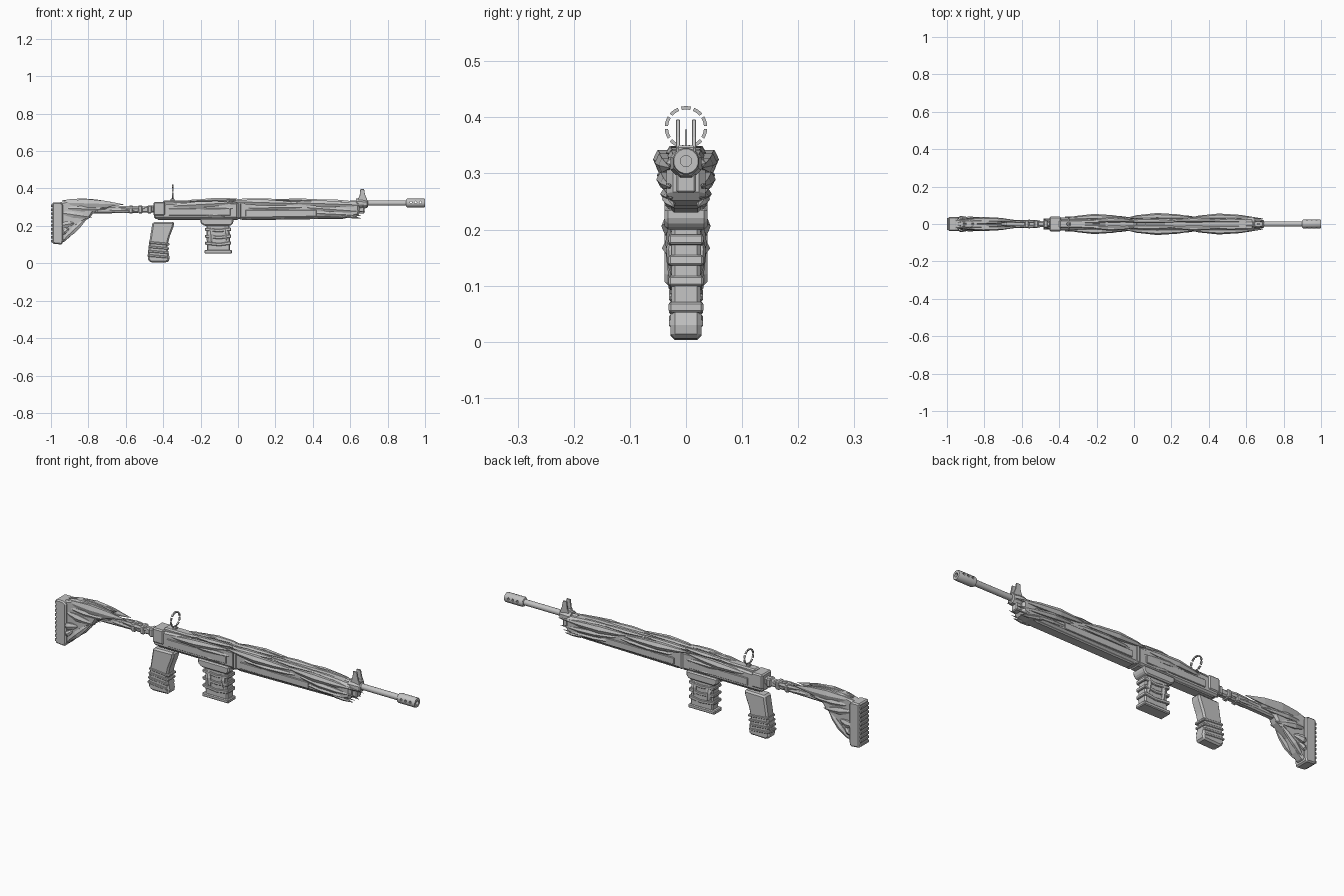
import bpy, bmesh
from math import sin, cos, pi
from mathutils import Vector

if "Cube" in bpy.data.objects:
    bpy.data.objects.remove(bpy.data.objects["Cube"], do_unlink=True)

grey = bpy.data.materials.new("plain_grey")
grey.use_nodes = True
grey.diffuse_color = (0.55, 0.55, 0.55, 1)
grey.node_tree.nodes["Principled BSDF"].inputs["Base Color"].default_value = grey.diffuse_color


def finish(name, bm, bevel=0.0, smooth=False):
    bmesh.ops.recalc_face_normals(bm, faces=bm.faces)
    mesh = bpy.data.meshes.new(name)
    bm.to_mesh(mesh)
    bm.free()
    mesh.materials.append(grey)
    ob = bpy.data.objects.new(name, mesh)
    bpy.context.collection.objects.link(ob)
    if bevel:
        mod = ob.modifiers.new("edge", 'BEVEL')
        mod.width, mod.segments = bevel, 1
    if smooth:
        bpy.ops.object.select_all(action='DESELECT')
        ob.select_set(True)
        bpy.context.view_layer.objects.active = ob
        bpy.ops.object.shade_smooth_by_angle()
    return ob


def skin(bm, rings):
    """Join rings of points into a capped tube."""
    rows = [[bm.verts.new(p) for p in ring] for ring in rings]
    n = len(rows[0])
    for a, b in zip(rows, rows[1:]):
        for i in range(n):
            j = (i + 1) % n
            bm.faces.new((a[i], a[j], b[j], b[i]))
    bm.faces.new(rows[0])
    bm.faces.new(rows[-1])


def prism(name, outline, half, bevel=0.005, y=0.0):
    """Side profile in x and z, given thickness across y."""
    bm = bmesh.new()
    skin(bm, [[(x, y + s * half, z) for x, z in outline] for s in (-1, 1)])
    return finish(name, bm, bevel)


def box(name, x0, x1, z0, z1, half, bevel=0.004, y=0.0):
    return prism(name, [(x0, z0), (x1, z0), (x1, z1), (x0, z1)], half, bevel, y)


def tube(name, profile, z, n=16, smooth=True):
    """Turned part along x from (x, radius) pairs."""
    bm = bmesh.new()
    skin(bm, [[(x, r * cos((i + .5) * 2 * pi / n), z + r * sin((i + .5) * 2 * pi / n))
               for i in range(n)] for x, r in profile])
    return finish(name, bm, smooth=smooth)


def blades(name, shards):
    """Faceted shards on both sides: x0, z0, x1, z1, y offset, half width, half height."""
    bm = bmesh.new()
    shape = [(0, .06), (.16, .6), (.42, 1), (.7, .75), (1, .04)]
    for x0, z0, x1, z1, y, w, h in shards:
        a, b = Vector((x0, 0, z0)), Vector((x1, 0, z1))
        v = (b - a).normalized().cross(Vector((0, 1, 0)))
        for side in (-1, 1):
            rings = []
            for t, k in shape:
                c = a.lerp(b, t) + Vector((0, side * y * (.7 + .3 * k), 0))
                rings.append([c + Vector((0, side * w * k * cos(i * pi / 3), 0))
                              + v * h * k * sin(i * pi / 3) for i in range(6)])
            skin(bm, rings)
    return finish(name, bm)


# Receiver and handguard
prism("receiver", [(-.45, .238), (0, .238), (0, .325), (-.32, .325), (-.44, .318), (-.45, .305)], .034, .009)
box("receiver_rail", -.43, .0, .232, .25, .026)
box("receiver_rear_clamp", -.452, -.39, .255, .328, .039, .006)
box("receiver_top_cover", -.4, .02, .31, .336, .022, .006)
prism("handguard", [(0, .234), (.6, .243), (.65, .255), (.65, .33), (.5, .338), (0, .335)], .035, .012)
box("handguard_joint", -.006, .02, .236, .332, .038, .008)
prism("handguard_keel", [(.02, .23), (.56, .238), (.62, .25), (.02, .25)], .026)
for side in (-1, 1):
    box("receiver_side_plate", -.37, -.04, .255, .292, .004, .002, side * .035)
    box("handguard_side_plate", .04, .42, .252, .285, .004, .002, side * .036)

# Faceted armour over the body
blades("upper_armour", [
    (-.37, .305, .0, .325, .038, .016, .02),
    (-.05, .33, .36, .318, .042, .017, .02),
    (.28, .325, .69, .31, .04, .016, .02)])
blades("middle_armour", [
    (-.3, .30, .03, .292, .035, .013, .014),
    (.02, .295, .4, .3, .037, .015, .014),
    (.34, .3, .68, .275, .038, .015, .016)])
blades("lower_armour", [
    (.36, .27, .67, .255, .034, .012, .011),
    (.5, .265, .66, .24, .03, .013, .011),
    (-.22, .262, -.02, .25, .032, .01, .01)])
blades("crest_armour", [
    (-.33, .326, -.12, .342, .014, .012, .009),
    (-.24, .335, .03, .342, .022, .014, .013),
    (-.08, .335, .26, .34, .018, .014, .012),
    (.18, .338, .5, .336, .022, .014, .011),
    (.4, .338, .67, .322, .02, .013, .012)])

# Barrel, gas block and muzzle
tube("gas_block", [(.63, .03), (.66, .03), (.69, .024), (.695, .018)], .318, 8, False)
box("gas_block_foot", .63, .675, .265, .32, .018)
tube("barrel", [(.6, .0145), (.91, .0145)], .322)
muzzle = tube("muzzle_brake", [(.897, .015), (.9, .021), (.905, .024), (.995, .024),
                               (1, .022), (1, .01), (.905, .01)], .322)
bm = bmesh.new()
for k in range(3):
    skin(bm, [[(.925 + k * .025 + .006 * cos(i * pi / 4), y, .326 + .006 * sin(i * pi / 4))
               for i in range(8)] for y in (-.05, .05)])
cutter = finish("port_cutter", bm)
cutter.hide_render = True
mod = muzzle.modifiers.new("ports", 'BOOLEAN')
mod.operation, mod.object, mod.solver = 'DIFFERENCE', cutter, 'EXACT'
bpy.context.view_layer.objects.active = muzzle
bpy.ops.object.modifier_apply(modifier=mod.name)
bpy.data.objects.remove(cutter, do_unlink=True)

# Front sight
for side in (-1, 1):
    prism("front_sight_ear", [(.638, .335), (.692, .335), (.68, .365), (.674, .396), (.654, .396), (.65, .36)],
          .0035, .001, side * .0145)
prism("front_sight_post", [(.658, .335), (.672, .335), (.667, .378), (.662, .378)], .002, 0)
box("front_sight_base", .64, .69, .33, .35, .017)

# Broken ring rear sight
bm = bmesh.new()
count = 10
for k in range(count):
    rings = []
    for s in range(4):
        a = pi / 2 + (k + (s / 3 - .5) * .74) * 2 * pi / count
        rings.append([(-.35 + dx, r * cos(a), .382 + r * sin(a))
                      for dx, r in ((-.004, .032), (.004, .032), (.004, .038), (-.004, .038))])
    skin(bm, rings)
finish("ring_sight", bm)
box("ring_sight_foot", -.36, -.34, .32, .346, .008, .002)

# Grip
prism("grip", [(-.457, .22), (-.34, .222), (-.345, .195), (-.366, .14), (-.378, .09), (-.366, .03),
               (-.37, .006), (-.465, .003), (-.483, .018), (-.478, .09)], .028, .008)
for k in range(4):
    z = .03 + k * .023
    x = -.485 + k * .003
    prism("grip_rib", [(x, z + .006), (x + .11, z - .004), (x + .11, z + .009), (x, z + .019)], .0305, .003)

# Magazine
prism("magazine_well", [(-.2, .24), (-.025, .24), (-.025, .215), (-.04, .2), (-.18, .2), (-.2, .215)], .038, .006)
prism("magazine", [(-.17, .21), (-.045, .21), (-.042, .06), (-.165, .06)], .026, .006)
box("magazine_base", -.18, -.033, .052, .071, .031)
for k in range(3):
    z = .1 + k * .037
    prism("magazine_band", [(-.177, z), (-.1, z - .008), (-.036, z), (-.038, z + .018),
                            (-.1, z + .008), (-.177, z + .016)], .031, .003)
blades("magazine_claws", [(-.15, .21, -.14, .08, .026, .01, .016), (-.07, .21, -.06, .1, .026, .01, .014)])

# Stock tube and its collar
prism("stock_tube", [(-.8, .265), (-.44, .272), (-.44, .31), (-.52, .302), (-.7, .305), (-.8, .32)], .016, .007)
for x in (-.585, -.535, -.485):
    box("tube_collar", x, x + .025, .266, .31, .021, .006)
blades("tube_armour", [(-.47, .292, -.68, .3, .014, .009, .014), (-.52, .28, -.74, .285, .013, .009, .011)])

# Shoulder stock
prism("stock_body", [(-.97, .32), (-.92, .335), (-.88, .345), (-.74, .33), (-.68, .3), (-.77, .275),
                     (-.79, .245), (-.86, .2), (-.9, .14), (-.935, .11), (-.97, .11)], .026, .01)
prism("butt_plate", [(-.993, .105), (-.94, .1), (-.935, .12), (-.935, .315), (-.95, .326), (-.993, .326)], .038, .006)
for k in range(10):
    z = .112 + k * .021
    box("butt_rib", -1, -.985, z, z + .013, .033, .002)
blades("stock_armour", [
    (-.95, .325, -.61, .314, .024, .014, .026),
    (-.94, .335, -.68, .328, .01, .013, .017),
    (-.94, .295, -.7, .287, .024, .014, .016),
    (-.95, .27, -.78, .245, .026, .015, .02),
    (-.94, .12, -.8, .25, .024, .013, .018),
    (-.96, .2, -.87, .215, .03, .014, .02),
    (-.95, .15, -.9, .19, .03, .013, .014)])
